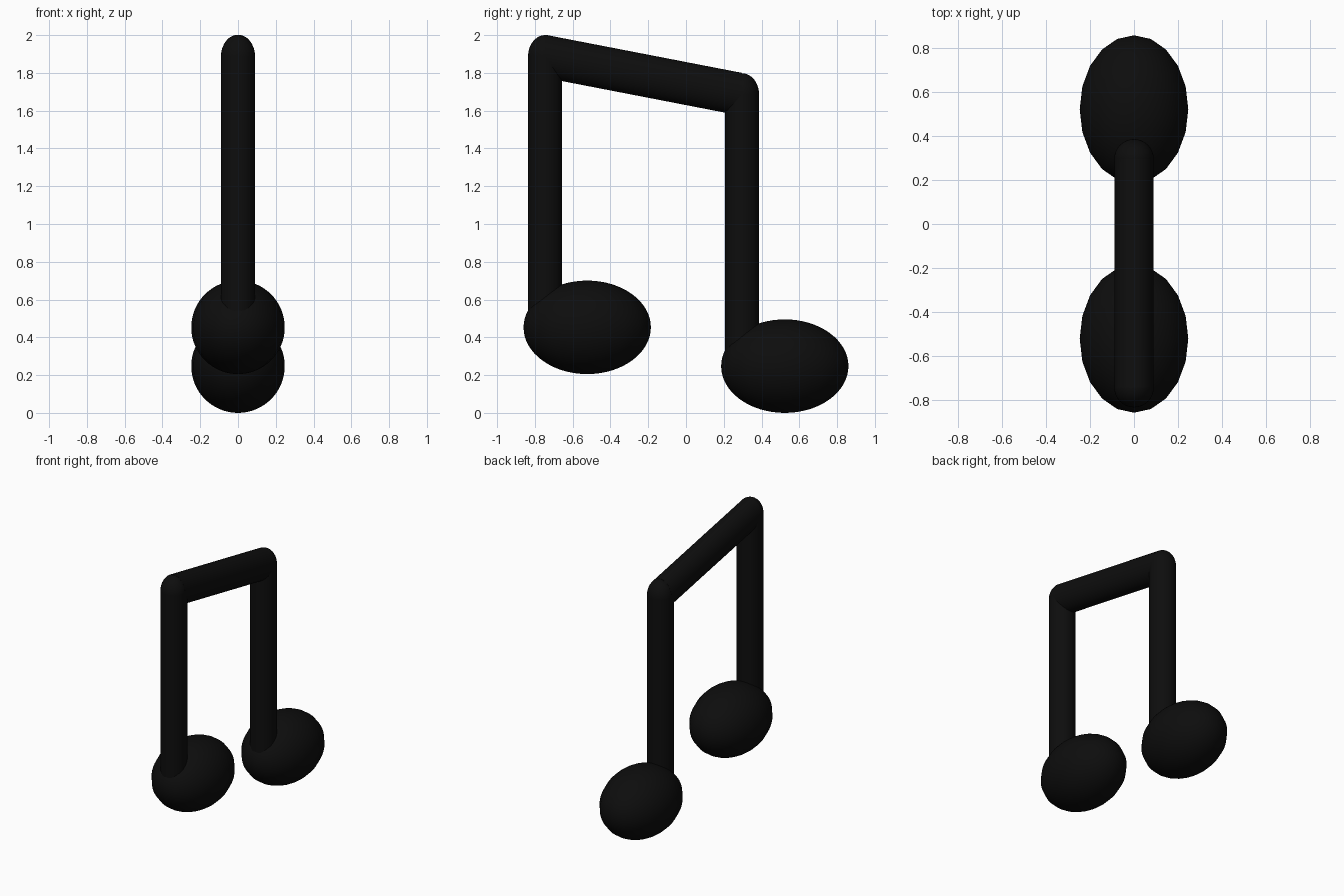
import bpy, bmesh
from mathutils import Matrix, Vector

if "Cube" in bpy.data.objects:
    bpy.data.objects.remove(bpy.data.objects["Cube"])

black = bpy.data.materials.new("black")
black.diffuse_color = (0.004, 0.004, 0.004, 1)
black.use_nodes = True
black.node_tree.nodes["Principled BSDF"].inputs["Base Color"].default_value = black.diffuse_color


def finish(name, bm):
    bmesh.ops.recalc_face_normals(bm, faces=bm.faces)
    mesh = bpy.data.meshes.new(name)
    bm.to_mesh(mesh)
    bm.free()
    mesh.materials.append(black)
    obj = bpy.data.objects.new(name, mesh)
    bpy.context.collection.objects.link(obj)
    bpy.ops.object.select_all(action='DESELECT')
    obj.select_set(True)
    bpy.context.view_layer.objects.active = obj
    bpy.ops.object.shade_smooth_by_angle(angle=0.8)
    return obj


def ellipsoid(name, center, radii, segments, rings):
    bm = bmesh.new()
    bmesh.ops.create_uvsphere(bm, u_segments=segments, v_segments=rings, radius=1,
                              matrix=Matrix.Translation(center) @ Matrix.Diagonal((*radii, 1)))
    return finish(name, bm)


def bar(name, start, end, side, up):
    """Elliptical bar; side and up are the half-axes of its end sections."""
    start, end = Vector(start), Vector(end)
    m = Matrix((side, up, end - start)).transposed().to_4x4()
    m.translation = (start + end) / 2
    bm = bmesh.new()
    bmesh.ops.create_cone(bm, cap_ends=True, segments=32, radius1=1, radius2=1, depth=1, matrix=m)
    return finish(name, bm)


R = 0.09          # stem radius
CAP = 0.112       # height of the rounded stem top
tops = []
# label, head y, head z, stem y, stem top z
notes = (("high", -0.523, 0.453, -0.746, 1.888),
         ("low", 0.523, 0.2475, 0.297, 1.686))
for label, head_y, head_z, stem_y, top_z in notes:
    # Note head, stem and rounded corner
    ellipsoid(label + "_note_head", (0, head_y, head_z), (0.2475, 0.337, 0.2475), 20, 32)
    bar(label + "_stem", (0, stem_y, head_z), (0, stem_y, top_z), (R, 0, 0), (0, R, 0))
    ellipsoid(label + "_corner", (0, stem_y, top_z), (R, R, CAP), 32, 20)
    tops.append((0, stem_y, top_z))

# Sloping beam joining the two stems
bar("beam", tops[0], tops[1], (R, 0, 0), (0, 0, 0.114))
